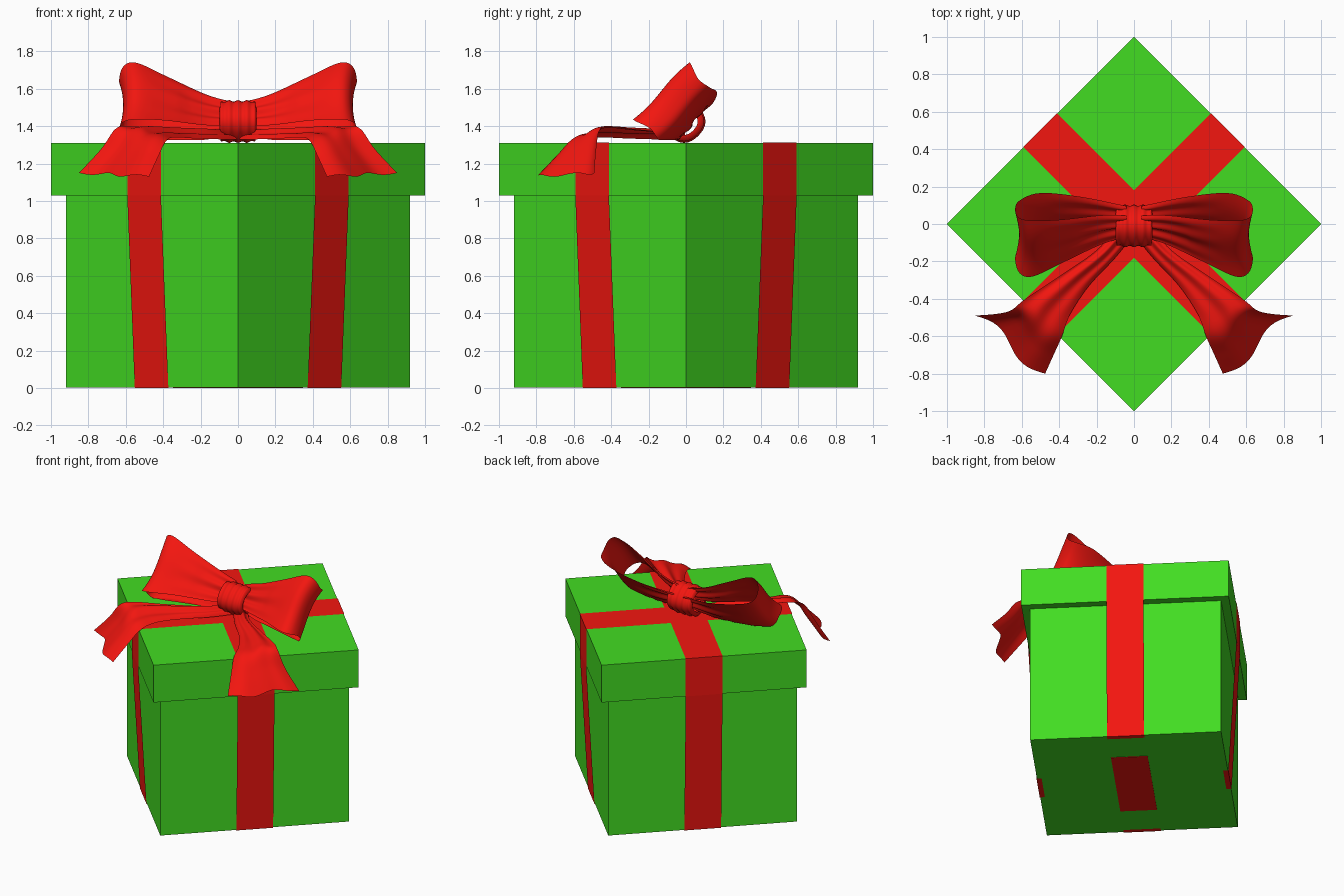
import bpy, math
from mathutils import Vector

if "Cube" in bpy.data.objects:
    bpy.data.objects.remove(bpy.data.objects["Cube"])

R2 = math.sqrt(2)


def material(name, color):
    m = bpy.data.materials.new(name)
    m.diffuse_color = color
    m.use_nodes = True
    m.node_tree.nodes["Principled BSDF"].inputs["Base Color"].default_value = m.diffuse_color
    return m


GREEN = material("green_paper", (0.055, 0.72, 0.016, 1))
RED = material("red_satin", (0.9, 0.008, 0.005, 1))


def box(name, sx, sy, z0, z1, mat):
    bpy.ops.mesh.primitive_cube_add(size=1, location=(0, 0, (z0 + z1) / 2),
                                    rotation=(0, 0, math.pi / 4))
    o = bpy.context.object
    o.name = name
    o.scale = (sx, sy, z1 - z0)
    o.data.materials.append(mat)
    return o


def sheet(name, rows, smooth=True, closed=False, mirror=False):
    """Quad sheet through equally long rows of points."""
    n = len(rows[0])
    verts = [p for r in rows for p in r]
    faces = []
    for i in range(len(rows) - 1):
        for j in range(n if closed else n - 1):
            k = (j + 1) % n
            faces.append((i * n + j, (i + 1) * n + j, (i + 1) * n + k, i * n + k))
    me = bpy.data.meshes.new(name)
    me.from_pydata(verts, [], faces)
    me.materials.append(RED)
    o = bpy.data.objects.new(name, me)
    bpy.context.collection.objects.link(o)
    if smooth:
        me.polygons.foreach_set("use_smooth", [True] * len(faces))
    if mirror:
        o.modifiers.new("mirror", 'MIRROR').use_axis[0] = True
    return o


def spline(pts, steps):
    """Catmull-Rom curve through points of any dimension."""
    pts = [Vector(p) for p in pts]
    ext = [2 * pts[0] - pts[1]] + pts + [2 * pts[-1] - pts[-2]]
    out = []
    for a, b, c, d in zip(ext, ext[1:], ext[2:], ext[3:]):
        for s in range(steps):
            t = s / steps
            out.append(0.5 * (2 * b + (c - a) * t + (2 * a - 5 * b + 4 * c - d) * t * t
                              + (3 * b - a - 3 * c + d) * t ** 3))
    return out + [pts[-1]]


# box body and lid, turned corner to the front
box("box_body", 1.84 / R2, 1.84 / R2, 0.003, 1.04, GREEN)
box("box_lid", R2, R2, 1.03, 1.31, GREEN)
box("bottom_ribbon", 0.73, 0.25, 0.0, 0.01, RED)

# flat ribbon from the lid centre down each side and just under the base
lid, body = 1 / R2 + 0.003, 0.92 / R2 + 0.003
path = [(0, 1.313), (lid, 1.313), (lid, 1.03), (body, 0.0), (body - 0.035, 0.0)]
for k in range(4):
    a = math.pi / 4 + k * math.pi / 2
    out = Vector((math.cos(a), math.sin(a), 0))
    side = Vector((-math.sin(a), math.cos(a), 0))
    sheet(f"side_ribbon_{k + 1}",
          [[out * d + side * w + Vector((0, 0, z)) for w in (-0.127, 0.127)] for d, z in path],
          smooth=False)

# bow loops: teardrop of (x, height off the tilted plane, half width)
W = Vector((0, 1, 1)) / R2
N = Vector((0, -1, 1)) / R2
loop = [(0.04, 1.05, 0.085), (0.18, 1.08, 0.115), (0.38, 1.16, 0.165), (0.54, 1.215, 0.212),
        (0.61, 1.195, 0.21), (0.635, 1.12, 0.185), (0.615, 1.05, 0.195), (0.5, 1.0, 0.205),
        (0.28, 0.975, 0.15), (0.04, 0.98, 0.085)]
rows = []
for x, n, h in spline(loop, 6):
    crease = 0.011 * max(0, 1 - x / 0.5)
    row = []
    for j in range(25):
        s = j / 12 - 1
        p = W * (1.03 + s * h) + N * (n + crease * math.sin(9 * s + 0.6) + 0.008 * math.sin(3 * s))
        p.x = x - 0.02 * (1 - s * s) * x / 0.6 * (x > 0.3)
        p.z = max(p.z, 1.325)
        row.append(p)
    rows.append(row)
sheet("bow_loops", rows, mirror=True)

# bow tails: inner edge and outer edge of each cross-section
tail = [(-0.02, -0.03, 1.33, 0.08, 0.0, 1.35), (0.10, -0.18, 1.33, 0.20, -0.14, 1.37),
        (0.24, -0.33, 1.335, 0.40, -0.28, 1.385), (0.34, -0.48, 1.34, 0.58, -0.40, 1.40),
        (0.385, -0.60, 1.32, 0.655, -0.46, 1.385), (0.43, -0.70, 1.23, 0.73, -0.48, 1.28),
        (0.475, -0.80, 1.13, 0.85, -0.49, 1.15)]


def spline6(pts, steps):
    a = spline([p[:3] for p in pts], steps)
    return list(zip(a, spline([p[3:] for p in pts], steps)))


rows = []
sections = spline6(tail, 6)
for i, (a, b) in enumerate(sections):
    t = i / (len(sections) - 1)
    row = []
    for j in range(17):
        s = j / 16
        p = a.lerp(b, s)
        p.z += 0.03 * math.sin(math.pi * s) * (1 - t) + 0.008 * math.sin(4 * math.pi * s)
        p += Vector((1, -1, 0)) * 0.025 * t * math.sin(2 * math.pi * s)
        row.append(p)
    rows.append(row)
sheet("bow_tails", rows, mirror=True)

# knot: creased band wrapped around the middle of the bow
rows = []
for i in range(33):
    s = i / 16 - 1
    r = 0.107 - 0.012 * s ** 6 + 0.004 * math.cos(13 * s)
    if i in (0, 32):
        r = 0.07
    row = []
    for j in range(32):
        a = 2 * math.pi * j / 32
        rr = r * (1 + 0.03 * math.cos(4 * a))
        row.append(Vector((0.098 * s, -0.01 + rr * math.cos(a), 1.425 + rr * math.sin(a))))
    rows.append(row[::-1])
sheet("bow_knot", rows, closed=True)
